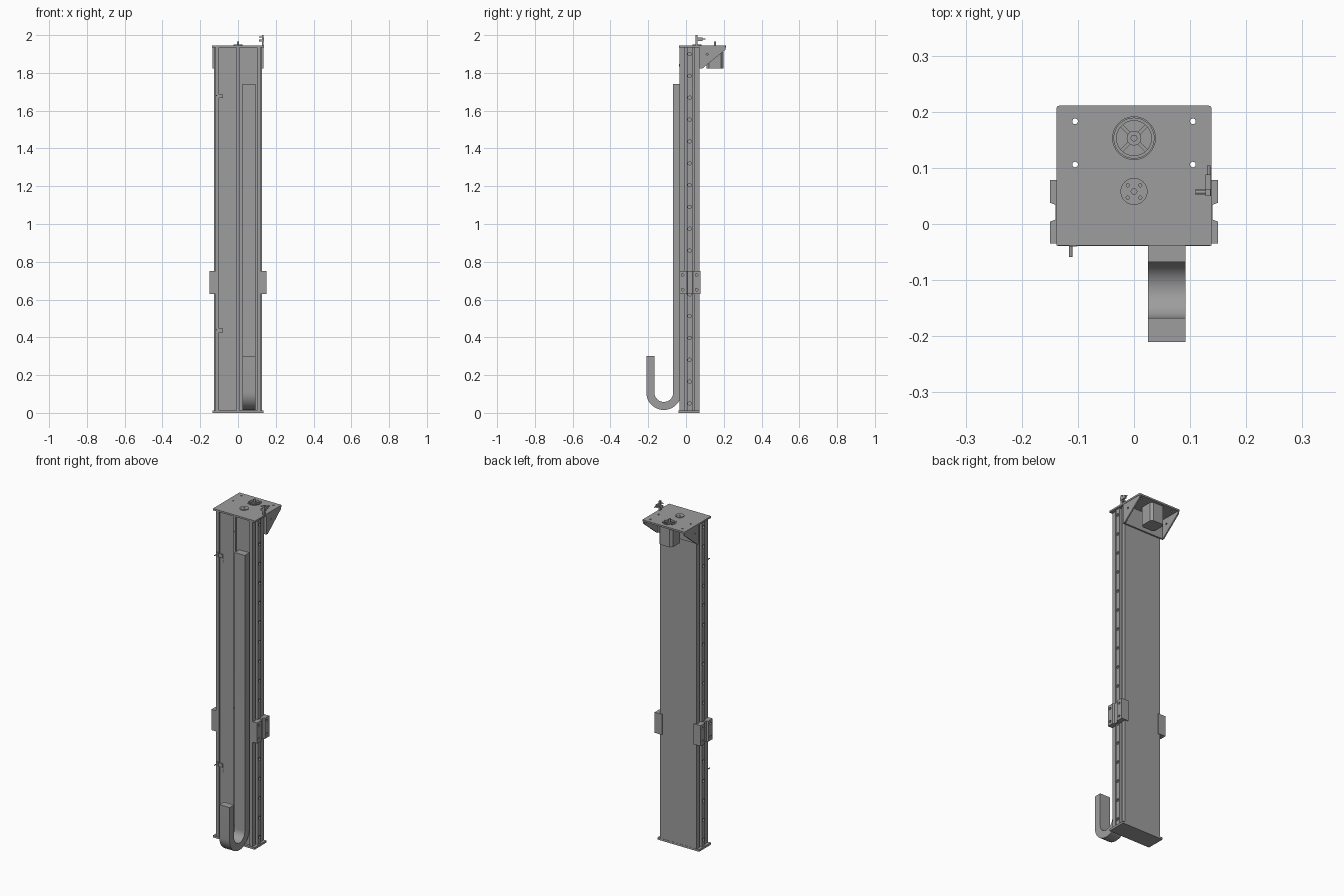
import bpy, bmesh, math
from mathutils import Matrix, Vector

if "Cube" in bpy.data.objects:
    bpy.data.objects.remove(bpy.data.objects["Cube"], do_unlink=True)

steel = bpy.data.materials.new("steel grey")
steel.use_nodes = True
GREY = (0.34, 0.34, 0.34, 1)
steel.diffuse_color = GREY
steel.node_tree.nodes["Principled BSDF"].inputs["Base Color"].default_value = GREY


def finish(name, bm):
    bmesh.ops.recalc_face_normals(bm, faces=bm.faces)
    mesh = bpy.data.meshes.new(name)
    bm.to_mesh(mesh)
    bm.free()
    mesh.materials.append(steel)
    ob = bpy.data.objects.new(name, mesh)
    bpy.context.collection.objects.link(ob)
    return ob


def add_box(bm, x, y, z):
    """Box from (low, high) ranges."""
    size = Matrix.Diagonal((x[1] - x[0], y[1] - y[0], z[1] - z[0], 1))
    mid = Vector((sum(x) / 2, sum(y) / 2, sum(z) / 2))
    return bmesh.ops.create_cube(bm, size=1, matrix=Matrix.Translation(mid) @ size)["verts"]


def add_cyl(bm, centre, r, depth, axis="Z", sides=24):
    turn = {"X": Matrix.Rotation(math.pi / 2, 4, "Y"),
            "Y": Matrix.Rotation(math.pi / 2, 4, "X"), "Z": Matrix()}[axis]
    bmesh.ops.create_cone(bm, cap_ends=True, segments=sides, radius1=r, radius2=r,
                          depth=depth, matrix=Matrix.Translation(centre) @ turn)


def add_prism(bm, points, offset):
    """Extrude a planar outline along an offset."""
    face = bm.faces.new([bm.verts.new(p) for p in points])
    top = bmesh.ops.extrude_face_region(bm, geom=[face])["geom"]
    bmesh.ops.translate(bm, vec=offset, verts=[v for v in top if isinstance(v, bmesh.types.BMVert)])


def box(name, x, y, z):
    bm = bmesh.new()
    add_box(bm, x, y, z)
    return finish(name, bm)


def cut(ob, bm):
    """Subtract a set of holes and keep the plain result."""
    cutter = finish("hole_cutter", bm)
    cutter.hide_render = True
    mod = ob.modifiers.new("holes", "BOOLEAN")
    mod.operation, mod.solver, mod.object = "DIFFERENCE", "EXACT", cutter
    graph = bpy.context.evaluated_depsgraph_get()
    mesh = bpy.data.meshes.new_from_object(ob.evaluated_get(graph))
    ob.modifiers.clear()
    ob.data = mesh
    bpy.data.objects.remove(cutter, do_unlink=True)


def smooth(ob):
    bpy.ops.object.select_all(action="DESELECT")
    ob.select_set(True)
    bpy.context.view_layer.objects.active = ob
    bpy.ops.object.shade_smooth_by_angle(angle=math.radians(35))


# Column: one extruded section with front lips, centre rib and side grooves
half = [(0.008, -0.033), (0.008, -0.025), (0.1, -0.025), (0.1, -0.035), (0.12, -0.035),
        (0.12, -0.008), (0.102, -0.008), (0.102, 0.045), (0.12, 0.045), (0.12, 0.071)]
outline = half + [(-x, y) for x, y in reversed(half)]
bm = bmesh.new()
add_prism(bm, [(x, y, 0.012) for x, y in outline], (0, 0, 1.923))
finish("column", bm)

box("base_plate", (-0.136, 0.136), (-0.039, 0.072), (0, 0.012))

# Screws along the centre rib
bm = bmesh.new()
for i in range(6):
    add_cyl(bm, (0, -0.034, 0.1 + i * 0.348), 0.006, 0.004, "Y", 12)
finish("rib_screws", bm)

# Side rails with bolt holes, and the carriages running on them
for side, name in ((1, "left"), (-1, "right")):
    rail = box(name + "_rail", sorted((side * 0.1, side * 0.128)), (0.004, 0.034), (0.012, 1.935))
    bm = bmesh.new()
    for i in range(17):
        add_cyl(bm, (side * 0.128, 0.019, 0.05 + i * 0.1156), 0.009, 0.016, "X", 16)
    cut(rail, bm)

    section = [(0.104, -0.035), (0.15, -0.035), (0.15, 0.004), (0.14, 0.008), (0.14, 0.034),
               (0.15, 0.038), (0.15, 0.078), (0.104, 0.078), (0.104, 0.073), (0.122, 0.073),
               (0.122, 0.046), (0.106, 0.046), (0.106, 0.036), (0.13, 0.036), (0.13, 0.002),
               (0.106, 0.002), (0.106, -0.007), (0.122, -0.007), (0.122, -0.03), (0.104, -0.03)]
    bm = bmesh.new()
    add_prism(bm, [(side * x, y, 0.63) for x, y in section], (0, 0, 0.122))
    carriage = finish(name + "_carriage", bm)
    bm = bmesh.new()
    for y in (-0.018, 0.056):
        for z in (0.652, 0.73):
            add_cyl(bm, (side * 0.15, y, z), 0.007, 0.016, "X", 16)
    cut(carriage, bm)

    # Bracket gusset under the overhanging top plate
    bm = bmesh.new()
    add_prism(bm, [(side * 0.136, 0.071, 1.935), (side * 0.136, 0.208, 1.935),
                   (side * 0.136, 0.208, 1.922), (side * 0.136, 0.085, 1.822),
                   (side * 0.136, 0.071, 1.822)], (-side * 0.008, 0, 0))
    gusset = finish(name + "_gusset", bm)
    bm = bmesh.new()
    add_cyl(bm, (side * 0.132, 0.112, 1.898), 0.005, 0.03, "X", 12)
    cut(gusset, bm)

box("bracket_back", (-0.136, 0.136), (0.071, 0.08), (1.822, 1.935))

# Top plate with corner holes and the wheel opening
bm = bmesh.new()
verts = add_box(bm, (-0.138, 0.138), (-0.038, 0.211), (1.935, 1.945))
corners = [e for e in bm.edges if all(v.co.y > 0.2 for v in e.verts)
           and abs(e.verts[0].co.z - e.verts[1].co.z) > 0.005]
bmesh.ops.bevel(bm, geom=corners, offset=0.005, segments=3, affect="EDGES", profile=0.5)
plate = finish("top_plate", bm)
bm = bmesh.new()
for x in (-0.105, 0.105):
    for y in (0.106, 0.183):
        add_cyl(bm, (x, y, 1.94), 0.005, 0.04)
add_cyl(bm, (0, 0.153, 1.94), 0.038, 0.04, sides=48)
cut(plate, bm)

# Motor body below the plate
bm = bmesh.new()
add_box(bm, (-0.045, 0.045), (0.108, 0.198), (1.822, 1.932))
upright = [e for e in bm.edges if abs(e.verts[0].co.z - e.verts[1].co.z) > 0.05]
bmesh.ops.bevel(bm, geom=upright, offset=0.013, segments=1, affect="EDGES")
finish("motor", bm)

# Spoked wheel in the opening: rim, spokes, hub and shaft
wheel_y = 0.153
bm = bmesh.new()
add_cyl(bm, (0, wheel_y, 1.939), 0.0365, 0.014, sides=48)
rim = finish("wheel_rim", bm)
bm = bmesh.new()
add_cyl(bm, (0, wheel_y, 1.94), 0.031, 0.05, sides=48)
cut(rim, bm)
bm = bmesh.new()
for angle in (45, 135):
    spoke = add_box(bm, (-0.032, 0.032), (-0.003, 0.003), (1.932, 1.943))
    bmesh.ops.rotate(bm, verts=spoke, matrix=Matrix.Rotation(math.radians(angle), 3, "Z"))
    bmesh.ops.translate(bm, verts=spoke, vec=(0, wheel_y, 0))
add_cyl(bm, (0, wheel_y, 1.939), 0.013, 0.014)
add_cyl(bm, (0, wheel_y, 1.949), 0.006, 0.034)
smooth(finish("wheel_hub", bm))

# Bearing cap on the top plate
bm = bmesh.new()
add_cyl(bm, (0, 0.058, 1.947), 0.024, 0.006, sides=40)
cap = finish("bearing_cap", bm)
bm = bmesh.new()
add_cyl(bm, (0, 0.058, 1.95), 0.005, 0.009)
for x in (-0.011, 0.011):
    for y in (-0.011, 0.011):
        add_cyl(bm, (x, 0.058 + y, 1.95), 0.003, 0.009, sides=12)
cut(cap, bm)

# Limit switch on the top plate
bm = bmesh.new()
add_box(bm, (0.127, 0.136), (0.05, 0.062), (1.945, 2.0))
add_box(bm, (0.11, 0.138), (0.052, 0.062), (1.966, 1.976))
add_box(bm, (0.127, 0.137), (0.05, 0.088), (1.97, 1.988))
add_cyl(bm, (0.133, 0.095, 1.979), 0.003, 0.018, "Y", 12)
add_cyl(bm, (0.12, 0.057, 1.99), 0.003, 0.02, "X", 12)
finish("limit_switch", bm)

# Front sensors with pins
for z, name in ((1.68, "upper"), (0.44, "lower")):
    bm = bmesh.new()
    add_box(bm, (-0.116, -0.102), (-0.04, -0.03), (z - 0.012, z + 0.014))
    add_box(bm, (-0.104, -0.08), (-0.033, -0.024), (z - 0.014, z + 0.006))
    add_cyl(bm, (-0.113, -0.046, z), 0.003, 0.026, "Y", 12)
    for drop in (0.02, 0.032, 0.044):
        add_cyl(bm, (-0.08, -0.0255, z - drop), 0.003, 0.003, "Y", 10)
    finish(name + "_sensor", bm)

# Cable guide: a strip bent into a hook at the bottom
cy, cz, outer, inner, steps = -0.1175, 0.108, 0.0925, 0.05, 24


def arc(r):
    return [(0.025, cy + r * math.cos(math.pi * i / steps), cz - r * math.sin(math.pi * i / steps))
            for i in range(steps + 1)]


def leg(y, z):
    return (0.025, y, z)


bm = bmesh.new()
add_prism(bm, [leg(cy + outer, 1.74)] + arc(outer) + [leg(cy - outer, 0.302), leg(cy - inner, 0.302)]
          + arc(inner)[::-1] + [leg(cy + inner, 1.74)], (0.067, 0, 0))
smooth(finish("cable_guide", bm))
